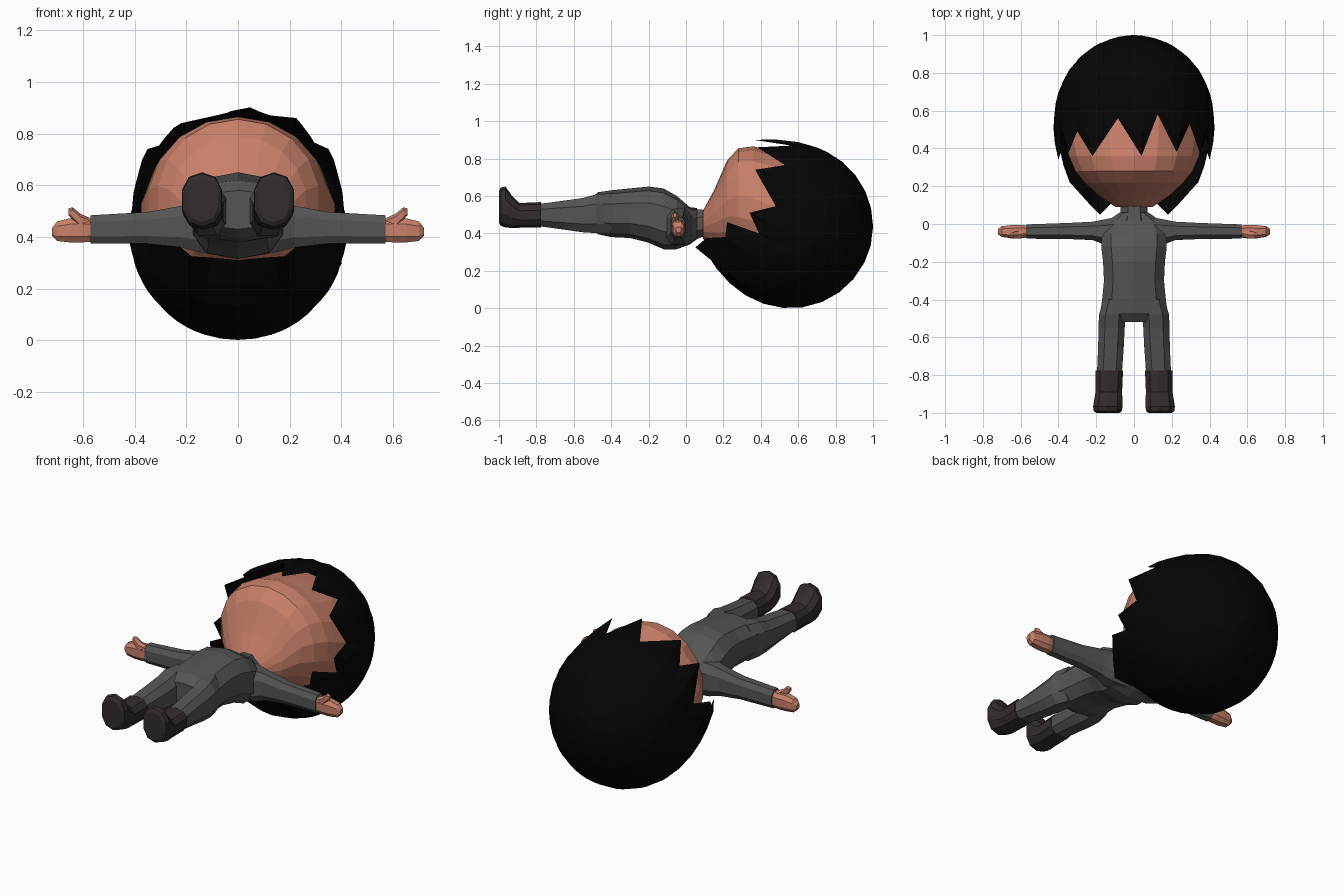
import bpy, bmesh, math
from mathutils import Vector


def material(name, rgb):
    m = bpy.data.materials.new(name)
    m.diffuse_color = (*rgb, 1)
    return m


SKIN = material("skin", (0.58, 0.215, 0.142))
SUIT = material("grey_suit", (0.09, 0.09, 0.09))
BOOT = material("dark_boot", (0.034, 0.025, 0.025))
HAIR = material("black_hair", (0.0015, 0.0015, 0.0015))


def finish(name, bm, mat, recalc=True):
    if recalc:
        bmesh.ops.recalc_face_normals(bm, faces=bm.faces)
    me = bpy.data.meshes.new(name)
    bm.to_mesh(me)
    bm.free()
    me.materials.append(mat)
    ob = bpy.data.objects.new(name, me)
    bpy.context.collection.objects.link(ob)
    return ob


def loft(name, rings, axis, n, mat, power=0.9, side=1):
    """Skin rings (t, a0, a1, z0, z1) set along the x or y axis."""
    bm = bmesh.new()
    rows = []
    for t, a0, a1, z0, z1 in rings:
        row = []
        for i in range(n):
            w = 2 * math.pi * (i + 0.5) / n
            c, s = math.cos(w), math.sin(w)
            c = math.copysign(abs(c) ** power, c)
            s = math.copysign(abs(s) ** power, s)
            a = (a0 + a1) / 2 + (a1 - a0) / 2 * c
            z = (z0 + z1) / 2 + (z1 - z0) / 2 * s
            x, y = (a, t) if axis == 'Y' else (t, a)
            row.append(bm.verts.new((side * x, y, z)))
        rows.append(row)
    for p, q in zip(rows, rows[1:]):
        for i in range(n):
            j = (i + 1) % n
            bm.faces.new((p[i], p[j], q[j], q[i]))
    bm.faces.new(rows[0])
    bm.faces.new(rows[-1])
    return finish(name, bm, mat)


# Head: chin, brow ridge, then skull under the hair
head = [(0.09, 0.10, 0.37, 0.52), (0.15, 0.19, 0.33, 0.63), (0.22, 0.265, 0.28, 0.79),
        (0.28, 0.315, 0.23, 0.855), (0.36, 0.35, 0.19, 0.865), (0.42, 0.365, 0.15, 0.85),
        (0.53, 0.38, 0.10, 0.83), (0.66, 0.37, 0.10, 0.80), (0.8, 0.29, 0.19, 0.70),
        (0.9, 0.15, 0.3, 0.58)]
loft("head", [(y, -r, r, z0, z1) for y, r, z0, z1 in head], 'Y', 18, SKIN, 0.99)

# Hair: ellipsoid shell running from the crown to a jagged hairline
fringe = [(-0.30, 0.49, 0.755), (-0.22, 0.36, 0.84), (-0.085, 0.56, 0.87),
          (0.04, 0.36, 0.90), (0.125, 0.58, 0.87), (0.225, 0.38, 0.86), (0.295, 0.53, 0.765)]
temple = [(0.35, 0.37, 0.74), (0.385, 0.48, 0.545), (0.40, 0.34, 0.51), (0.385, 0.39, 0.40),
          (0.34, 0.22, 0.46), (0.33, 0.21, 0.38), (0.24, 0.11, 0.375), (0.18, 0.05, 0.325),
          (0.10, 0.13, 0.32)]
nape = [(0, 0.10, 0.31)]
line = fringe + temple + nape + [(-x, y, z) for x, y, z in reversed(temple)]
CENTRE, RADII = Vector((0, 0.56, 0.44)), Vector((0.422, 0.44, 0.44))
POLE = Vector((0, 0.9, -0.45)).normalized()


def build_hair(rows=10):
    bm = bmesh.new()
    edge = []
    for k, p in enumerate(line):
        a, b = Vector(p), Vector(line[(k + 1) % len(line)])
        edge += [a, (a + b) / 2]
    top = bm.verts.new(CENTRE + Vector(u * r for u, r in zip(POLE, RADII)))
    columns = []
    for p in edge:
        u = Vector((a - c) / r for a, c, r in zip(p, CENTRE, RADII))
        length, d = u.length, u.normalized()
        angle = POLE.angle(d)
        col = [top]
        for i in range(1, rows + 1):
            t = i / rows
            v = (POLE * math.sin((1 - t) * angle) + d * math.sin(t * angle)) / math.sin(angle)
            v *= 1 + (length - 1) * t ** 7
            col.append(bm.verts.new(CENTRE + Vector(a * r for a, r in zip(v, RADII))))
        columns.append(col)
    for k, p in enumerate(columns):
        q = columns[(k + 1) % len(columns)]
        bm.faces.new((top, p[1], q[1]))
        for i in range(1, rows):
            bm.faces.new((p[i], p[i + 1], q[i + 1], q[i]))
    bmesh.ops.recalc_face_normals(bm, faces=bm.faces)
    # Face the shell outwards
    f = max(bm.faces, key=lambda g: g.calc_center_median().y)
    if f.normal.y < 0:
        bmesh.ops.reverse_faces(bm, faces=bm.faces)
    return finish("hair", bm, HAIR, recalc=False)


build_hair()

# Neck and collar
loft("neck", [(0.02, -0.07, 0.07, 0.38, 0.52), (0.16, -0.07, 0.07, 0.38, 0.52)], 'Y', 8, SKIN)
loft("collar", [(0.0, -0.09, 0.09, 0.34, 0.55), (0.06, -0.078, 0.078, 0.365, 0.535),
                (0.1, -0.075, 0.075, 0.38, 0.53)], 'Y', 8, SUIT)

# Torso from shoulders to hips
torso = [(0.06, 0.08, 0.37, 0.535), (0.02, 0.14, 0.34, 0.54), (-0.05, 0.18, 0.315, 0.60),
         (-0.12, 0.18, 0.315, 0.64), (-0.2, 0.17, 0.35, 0.65), (-0.3, 0.165, 0.375, 0.64),
         (-0.4, 0.175, 0.38, 0.63), (-0.47, 0.185, 0.395, 0.62), (-0.52, 0.15, 0.43, 0.58)]
loft("torso", [(y, -r, r, z0, z1) for y, r, z0, z1 in torso], 'Y', 10, SUIT, 0.75)

for side, tag in ((1, "right"), (-1, "left")):
    # Sleeve tapering out of the shoulder
    loft(tag + "_sleeve", [(0.05, -0.12, 0.05, 0.33, 0.55), (0.15, -0.115, 0.03, 0.335, 0.54),
                           (0.22, -0.088, 0.015, 0.355, 0.525), (0.35, -0.082, 0.008, 0.37, 0.5),
                           (0.57, -0.08, 0.0, 0.372, 0.487)], 'X', 8, SUIT, 0.75, side)
    # Hand with a thumb pointing up and out
    loft(tag + "_hand", [(0.55, -0.072, -0.008, 0.38, 0.475), (0.60, -0.078, -0.002, 0.376, 0.475),
                         (0.65, -0.078, -0.004, 0.376, 0.475), (0.7, -0.07, -0.01, 0.382, 0.462),
                         (0.72, -0.055, -0.025, 0.405, 0.435)], 'X', 8, SKIN, 0.75, side)
    loft(tag + "_thumb", [(0.575, -0.068, -0.03, 0.43, 0.474), (0.61, -0.08, -0.035, 0.435, 0.49),
                          (0.64, -0.078, -0.04, 0.465, 0.515), (0.656, -0.068, -0.05, 0.485, 0.51)],
         'X', 6, SKIN, 0.8, side)
    # Trouser leg
    loft(tag + "_leg", [(-0.4, 0.03, 0.165, 0.39, 0.62), (-0.48, 0.04, 0.19, 0.395, 0.615),
                        (-0.55, 0.045, 0.192, 0.40, 0.595), (-0.65, 0.05, 0.194, 0.415, 0.58),
                        (-0.79, 0.06, 0.2, 0.435, 0.56)], 'Y', 8, SUIT, 0.75, side)
    # Boot shaft flaring into the upturned foot
    loft(tag + "_boot", [(-0.775, 0.055, 0.207, 0.43, 0.567), (-0.89, 0.06, 0.207, 0.43, 0.562),
                         (-0.93, 0.058, 0.214, 0.428, 0.60), (-0.965, 0.058, 0.22, 0.432, 0.65),
                         (-0.99, 0.06, 0.217, 0.44, 0.645), (-1.0, 0.075, 0.202, 0.458, 0.625)],
         'Y', 10, BOOT, 0.85, side)
